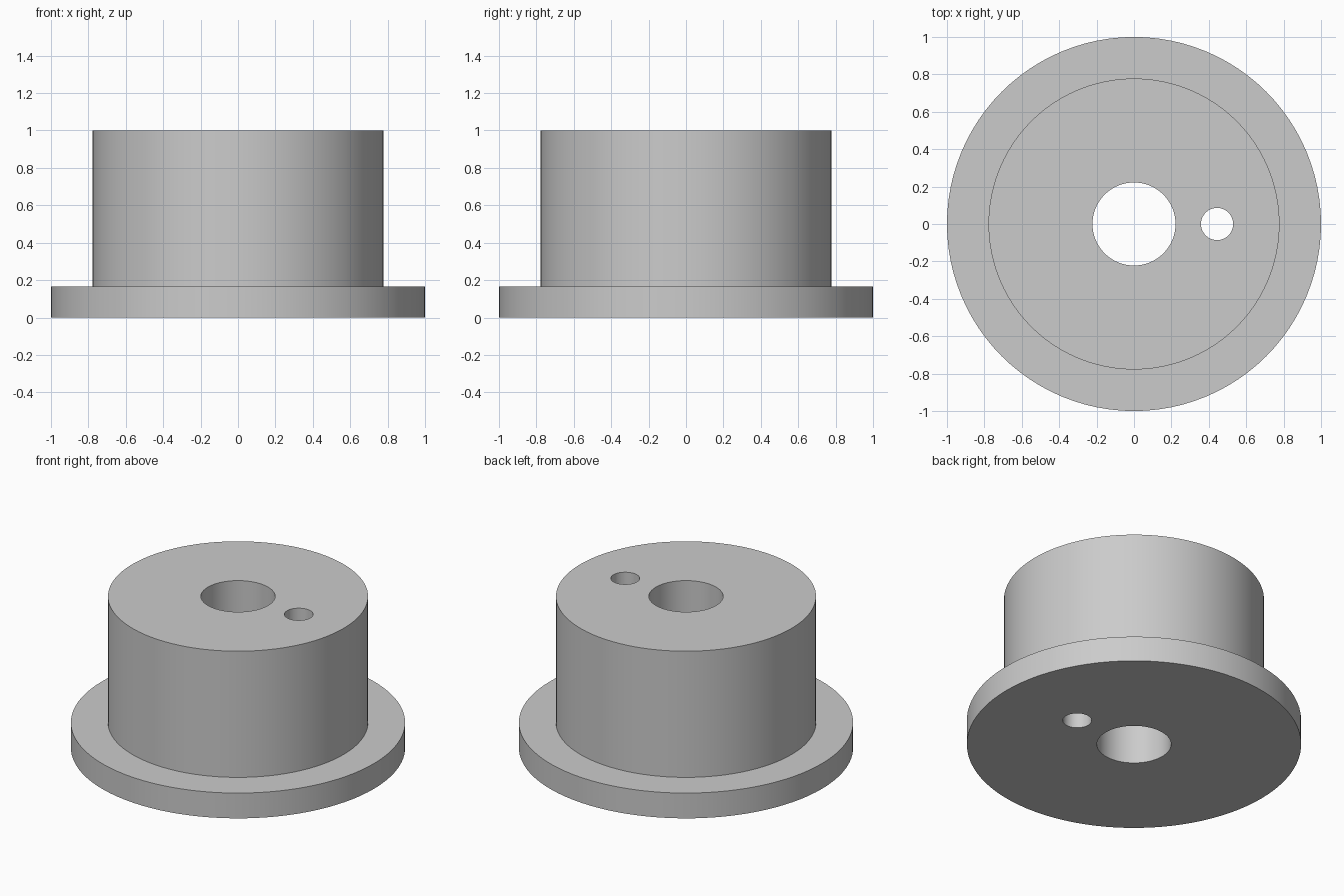
import bpy, bmesh, math

cube = bpy.data.objects.get("Cube")
if cube:
    bpy.data.objects.remove(cube, do_unlink=True)

SEGMENTS = 96

# Plain grey for the whole part
grey = bpy.data.materials.new("grey")
grey.use_nodes = True
colour = (0.6, 0.6, 0.6, 1)
grey.diffuse_color = colour
grey.node_tree.nodes["Principled BSDF"].inputs["Base Color"].default_value = colour


def lathe(name, profile):
    """Spin a closed (radius, height) profile around z."""
    bm = bmesh.new()
    verts = [bm.verts.new((r, 0, z)) for r, z in profile]
    edges = [bm.edges.new((v, verts[i - 1])) for i, v in enumerate(verts)]
    bmesh.ops.spin(bm, geom=verts + edges, cent=(0, 0, 0), axis=(0, 0, 1),
                   angle=math.tau, steps=SEGMENTS, use_duplicate=False)
    bmesh.ops.remove_doubles(bm, verts=bm.verts, dist=0.0001)
    bmesh.ops.recalc_face_normals(bm, faces=bm.faces)
    mesh = bpy.data.meshes.new(name)
    bm.to_mesh(mesh)
    bm.free()
    obj = bpy.data.objects.new(name, mesh)
    bpy.context.collection.objects.link(obj)
    obj.data.materials.append(grey)
    return obj


# Hub, flange and central bore in one turned profile
bore, hub, flange = 0.222, 0.778, 1.0
step, top = 0.167, 1.0
bushing = lathe("flanged_bushing", [(bore, 0), (flange, 0), (flange, step),
                                    (hub, step), (hub, top), (bore, top)])

# Small off-centre hole, drilled right through
bpy.ops.mesh.primitive_cylinder_add(vertices=64, radius=0.086, depth=2,
                                    location=(0.444, 0, 0.5))
drill = bpy.context.object
drill.name = "pin_hole_cutter"
drill.data.materials.append(grey)
drill.hide_render = True

cut = bushing.modifiers.new("pin_hole", "BOOLEAN")
cut.operation = "DIFFERENCE"
cut.solver = "EXACT"
cut.object = drill

bpy.ops.object.select_all(action="DESELECT")
bushing.select_set(True)
bpy.context.view_layer.objects.active = bushing
bpy.ops.object.modifier_apply(modifier=cut.name)
bpy.data.objects.remove(drill, do_unlink=True)

# Smooth walls with crisp rims
bpy.ops.object.shade_smooth_by_angle(angle=math.radians(30))
